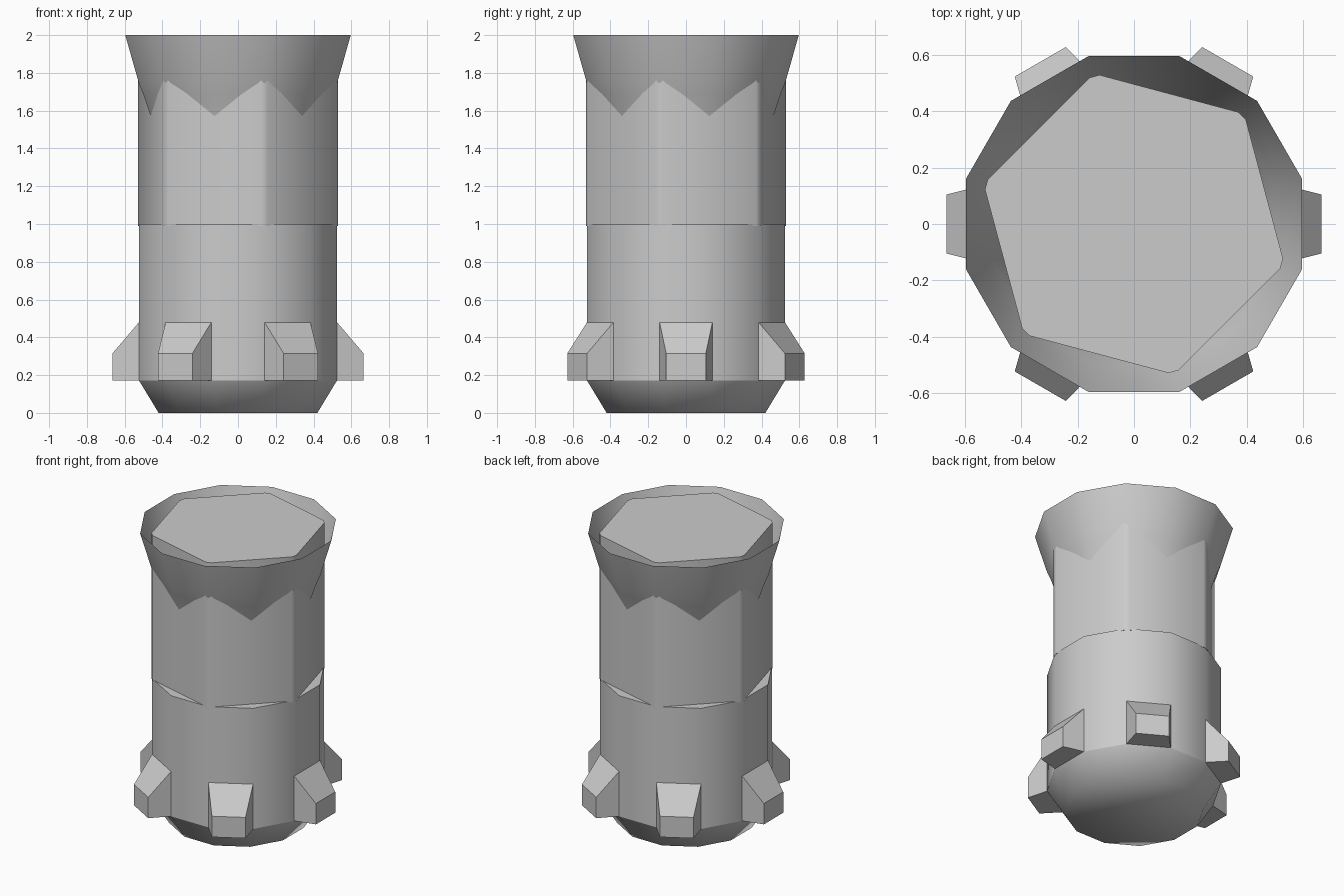
import bpy, bmesh
from math import radians, cos, sin

cube = bpy.data.objects.get("Cube")
if cube:
    bpy.data.objects.remove(cube, do_unlink=True)

grey = bpy.data.materials.new("plain_grey")
grey.use_nodes = True
color = (0.6, 0.6, 0.6, 1)
grey.diffuse_color = color
bsdf = next(n for n in grey.node_tree.nodes if n.type == 'BSDF_PRINCIPLED')
bsdf.inputs["Base Color"].default_value = color


def add_object(name, bm, smooth_angle=None):
    mesh = bpy.data.meshes.new(name)
    bm.to_mesh(mesh)
    bm.free()
    mesh.materials.append(grey)
    obj = bpy.data.objects.new(name, mesh)
    bpy.context.collection.objects.link(obj)
    if smooth_angle:
        bpy.ops.object.select_all(action='DESELECT')
        obj.select_set(True)
        bpy.context.view_layer.objects.active = obj
        bpy.ops.object.shade_smooth_by_angle(angle=radians(smooth_angle))
    return obj


def loft(name, angles, rings, smooth_angle, capped=True):
    """Join rings of (radius, height), bottom to top, around z."""
    bm = bmesh.new()
    loops = [[bm.verts.new((r * cos(radians(a)), r * sin(radians(a)), z))
              for a in angles] for r, z in rings]
    n = len(angles)
    for low, high in zip(loops, loops[1:]):
        for i in range(n):
            j = (i + 1) % n
            bm.faces.new((low[i], low[j], high[j], high[i]))
    if capped:
        bm.faces.new(loops[0][::-1])
        bm.faces.new(loops[-1])
    return add_object(name, bm, smooth_angle)


twelve = [15 + 30 * i for i in range(12)]
# Six sides with narrow chamfered corners
six = [45 + 60 * i + d for i in range(6) for d in (-2, 2)]
R = 0.543

# Main body
loft("tapered_base", twelve, [(0.435, 0), (R, 0.172)], 60)
loft("lower_body", twelve, [(R, 0.172), (R, 1.0)], 35)
loft("upper_column", six, [(R, 0.99), (R, 1.99)], 40)

# Open flared collar, its lower end buried in the column
loft("flared_collar", twelve,
     [(0.455, 1.5), (0.52, 1.69), (R, 1.745), (0.618, 2.0)], 40, capped=False)

# Side lugs on every other face of the lower body
for k in range(6):
    bm = bmesh.new()
    a = radians(60 * k)
    sides = []
    for s in (-1, 1):
        side = []
        for d, w, z in ((0.524, 0.14, 0.172), (0.665, 0.105, 0.172),
                        (0.665, 0.105, 0.315), (0.524, 0.14, 0.48)):
            side.append(bm.verts.new((d * cos(a) - s * w * sin(a),
                                      d * sin(a) + s * w * cos(a), z)))
        sides.append(side)
    right, left = sides
    bm.faces.new(right)
    bm.faces.new(left[::-1])
    for i in range(4):
        j = (i + 1) % 4
        bm.faces.new((right[j], right[i], left[i], left[j]))
    bmesh.ops.recalc_face_normals(bm, faces=bm.faces)
    add_object(f"side_lug_{k + 1}", bm)
